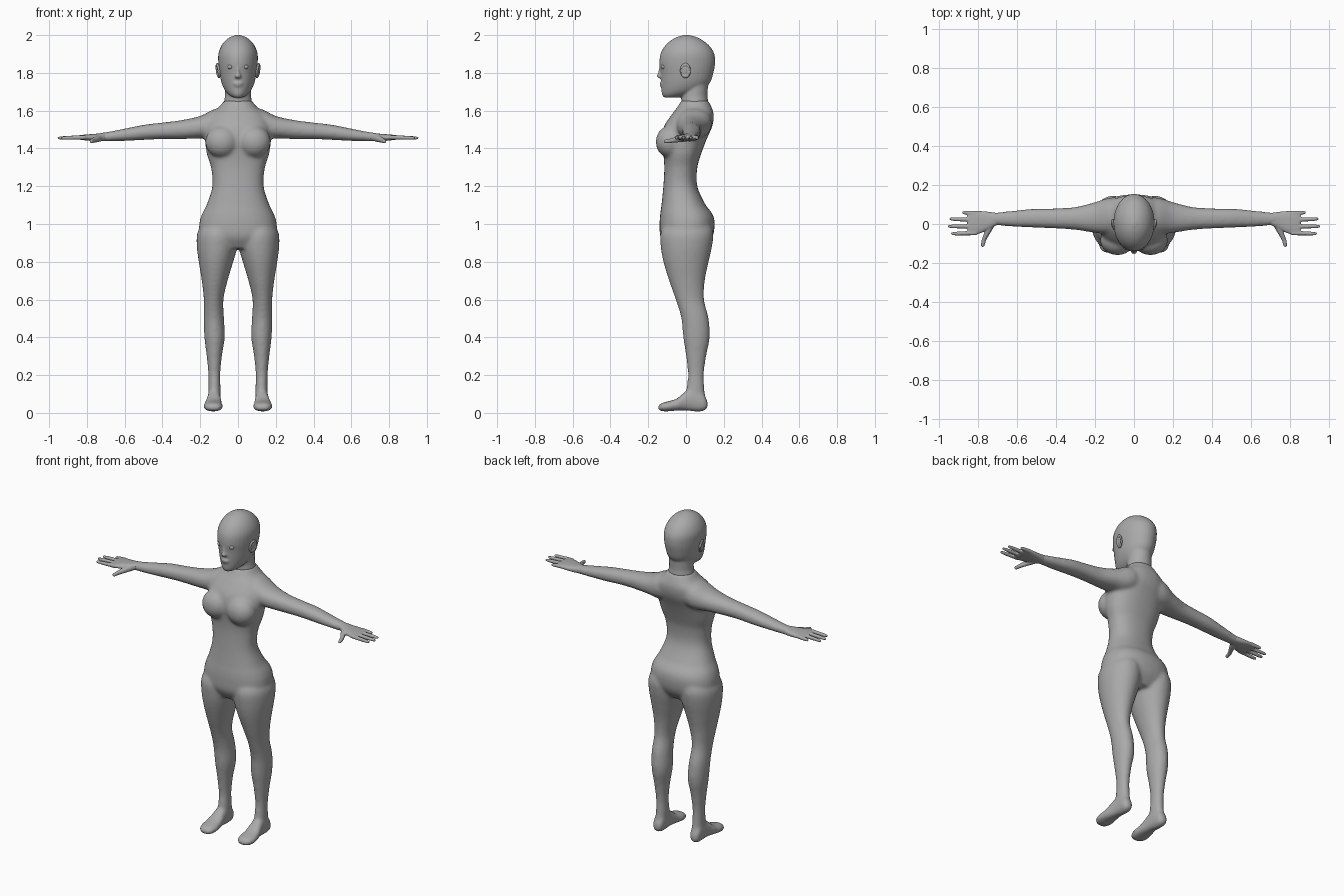
import bpy
import bmesh
from math import cos, sin, pi, copysign
from mathutils import Matrix, Vector

cube = bpy.data.objects.get("Cube")
if cube:
    bpy.data.objects.remove(cube, do_unlink=True)

grey = bpy.data.materials.new("plain_grey")
grey.use_nodes = True
grey.diffuse_color = (0.4, 0.4, 0.4, 1)
grey.node_tree.nodes["Principled BSDF"].inputs["Base Color"].default_value = grey.diffuse_color

SIDES = (1, -1)


def refine(rows, steps=5):
    """Pass a smooth curve through the section rows."""
    def slope(i, k):
        a, b = rows[max(i - 1, 0)], rows[min(i + 1, len(rows) - 1)]
        return (b[k] - a[k]) / (b[0] - a[0])
    out = []
    for i in range(len(rows) - 1):
        p, q = rows[i], rows[i + 1]
        h = q[0] - p[0]
        for s in range(steps):
            t = s / steps
            row = [p[0] + h * t]
            for k in range(1, 5):
                row.append((2*t**3 - 3*t*t + 1) * p[k] + (3*t*t - 2*t**3) * q[k]
                           + (t**3 - 2*t*t + t) * h * slope(i, k)
                           + (t**3 - t*t) * h * slope(i + 1, k))
            out.append(row)
    return out + [rows[-1]]


def loft(bm, axis, rows, side=1, power=2.0, n=32):
    """Skin oval sections: (position, low u, high u, low v, high v)."""
    rings = []
    for t, ulo, uhi, vlo, vhi in refine(rows):
        ring = []
        for j in range(n):
            c, s = cos(2 * pi * j / n), sin(2 * pi * j / n)
            u = (ulo + uhi) / 2 + (uhi - ulo) / 2 * copysign(abs(c) ** (2 / power), c)
            v = (vlo + vhi) / 2 + (vhi - vlo) / 2 * copysign(abs(s) ** (2 / power), s)
            x, y, z = {"x": (t, u, v), "y": (u, t, v), "z": (u, v, t)}[axis]
            ring.append(bm.verts.new((x * side, y, z)))
        rings.append(ring)
    for a, b in zip(rings, rings[1:]):
        for j in range(n):
            k = (j + 1) % n
            bm.faces.new((a[j], a[k], b[k], b[j]))
    bm.faces.new(rings[0])
    bm.faces.new(rings[-1])


def ball(bm, centre, radii, side=1):
    x, y, z = centre
    matrix = Matrix.Translation((x * side, y, z)) @ Matrix.Diagonal((*radii, 1))
    bmesh.ops.create_uvsphere(bm, u_segments=32, v_segments=20, radius=1, matrix=matrix)


def finish(bm, name, voxel=0, smooth=0):
    bmesh.ops.recalc_face_normals(bm, faces=bm.faces)
    mesh = bpy.data.meshes.new(name)
    bm.to_mesh(mesh)
    bm.free()
    mesh.materials.append(grey)
    mesh.shade_smooth()
    obj = bpy.data.objects.new(name, mesh)
    bpy.context.collection.objects.link(obj)
    if voxel:
        mod = obj.modifiers.new("merge", "REMESH")
        mod.mode = "VOXEL"
        mod.voxel_size = voxel
        mod.use_smooth_shade = True
    if smooth:
        mod = obj.modifiers.new("soften", "SMOOTH")
        mod.factor = 0.5
        mod.iterations = smooth
    return obj


# Body: torso, bust, arms, legs and feet melted into one skin
body = bmesh.new()
torso = [(z, -w, w, front, back) for z, w, front, back in (
    (.87, .13, -.1, .1), (.93, .2, -.135, .14), (1, .205, -.14, .152), (1.05, .192, -.137, .142),
    (1.1, .167, -.13, .105), (1.2, .136, -.12, .06), (1.3, .143, -.115, .06),
    (1.37, .165, -.12, .08), (1.45, .175, -.13, .11), (1.52, .175, -.115, .14),
    (1.58, .15, -.075, .147), (1.62, .1, -.045, .135), (1.655, .072, -.025, .117))]
loft(body, "z", torso, power=2.3)

arm = [(.04, -.03, .13, 1.47, 1.62), (.12, -.05, .135, 1.45, 1.61), (.2, -.045, .112, 1.452, 1.572),
       (.3, -.03, .087, 1.45, 1.55), (.4, -.023, .08, 1.45, 1.537), (.5, -.019, .079, 1.445, 1.525),
       (.6, -.015, .07, 1.44, 1.505), (.7, -.008, .06, 1.437, 1.486), (.74, -.01, .058, 1.438, 1.482)]
leg = [(.06, .1, .155, .01, .1), (.1, .092, .157, 0, .1), (.2, .094, .157, .01, .095),
       (.3, .085, .166, 0, .107), (.4, .07, .178, -.015, .126), (.5, .074, .182, -.025, .12),
       (.6, .077, .181, -.055, .096), (.7, .055, .192, -.09, .1), (.8, .025, .208, -.12, .12),
       (.88, .003, .218, -.134, .138), (.95, 0, .216, -.135, .145), (1, .02, .19, -.11, .13)]
foot = [(-.148, .105, .15, .018, .035), (-.135, .09, .17, .01, .05), (-.1, .08, .182, .008, .06),
        (-.05, .083, .178, .012, .075), (0, .09, .165, .012, .115), (.05, .092, .16, .007, .13),
        (.095, .096, .158, .01, .1), (.115, .11, .145, .025, .06)]
for side in SIDES:
    loft(body, "x", arm, side, 2.2)
    loft(body, "z", leg, side)
    loft(body, "y", foot, side, 2.4)
    ball(body, (.085, -.085, 1.435), (.088, .075, .085), side)
finish(body, "body", voxel=.009, smooth=10)

# Hands: palm, four fingers and a thumb
for side, label in zip(SIDES, ("left", "right")):
    hand = bmesh.new()
    loft(hand, "x", [(.7, -.004, .056, 1.439, 1.484), (.75, -.03, .063, 1.438, 1.478),
                     (.8, -.052, .067, 1.442, 1.474), (.84, -.058, .066, 1.447, 1.47),
                     (.855, -.05, .06, 1.452, 1.466)], side, 2.5)
    for y0, y1, tip in ((.055, .059, .882), (.021, .026, .948), (-.013, -.012, .956), (-.046, -.05, .94)):
        finger = []
        for f, r in ((0, .012), (.45, .011), (.85, .009), (.97, .006), (1, .002)):
            y = y0 + (y1 - y0) * f
            z = 1.459 - .004 * f
            finger.append((.81 + (tip - .81) * f, y - r, y + r, z - r, z + r))
        loft(hand, "x", finger, side, n=16)
    thumb = [(y, x - r, x + r, z - r, z + r) for y, x, z, r in (
        (-.118, .776, 1.437, .003), (-.112, .776, 1.437, .009), (-.08, .769, 1.441, .012),
        (-.045, .752, 1.448, .016), (0, .73, 1.456, .02))]
    loft(hand, "y", thumb, side, n=16)
    finish(hand, label + "_hand", voxel=.004, smooth=3)

# Head: skull with jaw, neck, brow, nose and lips
head = bmesh.new()
skull = [(z, -w, w, front, back) for z, w, front, back in (
    (1.67, .026, -.118, -.04), (1.685, .05, -.127, .03), (1.71, .071, -.13, .09),
    (1.75, .088, -.132, .128), (1.8, .098, -.135, .145), (1.85, .104, -.141, .154),
    (1.9, .104, -.135, .15), (1.94, .09, -.114, .127), (1.97, .068, -.083, .092),
    (1.99, .04, -.047, .054), (2.001, .008, -.01, .014))]
loft(head, "z", skull)
loft(head, "z", [(1.643, -.075, .075, -.025, .118), (1.68, -.069, .069, -.025, .114),
                 (1.78, -.07, .07, -.02, .12)])
loft(head, "z", [(1.772, -.014, .014, -.145, -.12), (1.783, -.017, .017, -.156, -.12),
                 (1.8, -.01, .01, -.148, -.12), (1.84, -.007, .007, -.141, -.12)], n=16)
ball(head, (0, -.131, 1.744), (.026, .009, .006))
ball(head, (0, -.129, 1.732), (.021, .009, .006))
finish(head, "head", voxel=.006, smooth=4)

# Eyes and ears
for side, label in zip(SIDES, ("left", "right")):
    eye = bmesh.new()
    ball(eye, (.04, -.118, 1.832), (.015, .015, .013), side)
    finish(eye, label + "_eye")
    ear = bmesh.new()
    ball(ear, (.105, -.003, 1.812), (.012, .028, .04), side)
    # hollow the outer shell and tilt the ear outward
    for v in ear.verts:
        dy, dz = (v.co.y + .003) / .028, (v.co.z - 1.812) / .04
        if v.co.x * side > .105 and dy * dy + dz * dz < .5:
            v.co.x -= side * .008
        v.co.x += side * (dy * .006 + dz * .005)
    finish(ear, label + "_ear")
